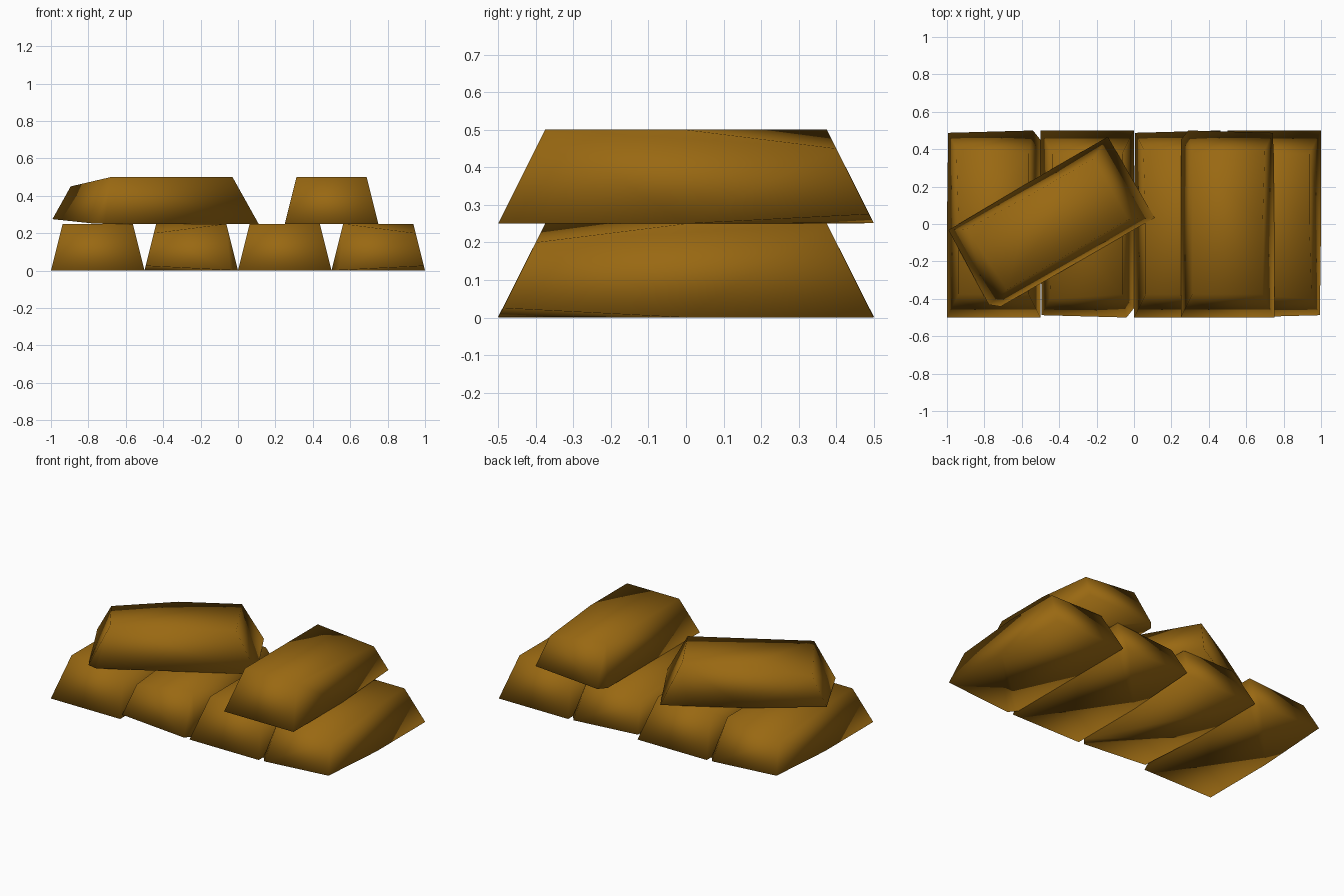
import bpy, bmesh, math
from mathutils import Matrix

if "Cube" in bpy.data.objects:
    bpy.data.objects.remove(bpy.data.objects["Cube"])

gold = bpy.data.materials.new("dark_gold")
gold.diffuse_color = (0.32, 0.14, 0.006, 1)
gold.use_nodes = True
gold.node_tree.nodes["Principled BSDF"].inputs["Base Color"].default_value = gold.diffuse_color

W, L, H = 0.25, 0.5, 0.25   # half width, half length, height
TAPER = 0.75                # top size relative to base


def on_edge(sx, sy, t):
    """Point on a sloping corner edge, t = 0 at the base and 1 at the top."""
    k = 1 + (TAPER - 1) * t
    return (sx * W * k, sy * L * k, H * t)


def ingot(name, x, y, z, angle, mirror=1):
    # worn tapered bar: front left corner is cut at top and bottom,
    # front right corner is chipped near the base
    points = [
        on_edge(1, 1, 0), on_edge(-1, 1, 0), on_edge(1, 1, 1), on_edge(-1, 1, 1),
        on_edge(-1, -1, 0.1), on_edge(-1, -1, 0.8),   # worn corner
        (-W, 0, 0), (-W * TAPER, 0, H),               # ends of the worn cuts
        on_edge(1, -1, 1),                            # chipped corner
        (W - 0.04, -L, 0.002), (W, -L + 0.05, 0),
    ]
    bm = bmesh.new()
    verts = [bm.verts.new((px * mirror, py, pz)) for px, py, pz in points]
    bmesh.ops.convex_hull(bm, input=verts)
    bmesh.ops.dissolve_limit(bm, angle_limit=math.radians(0.5),
                             verts=bm.verts[:], edges=bm.edges[:])
    bmesh.ops.recalc_face_normals(bm, faces=bm.faces[:])
    for f in bm.faces:
        f.smooth = True
    mesh = bpy.data.meshes.new(name)
    bm.transform(Matrix.Rotation(math.radians(angle), 4, 'Z'))
    bm.to_mesh(mesh)
    bm.free()
    mesh.materials.append(gold)
    obj = bpy.data.objects.new(name, mesh)
    obj.location = (x, y, z)
    bpy.context.collection.objects.link(obj)


# bottom row of four bars
ingot("lower_bar_1", -0.75, 0, 0, 180, -1)
ingot("lower_bar_2", -0.25, 0, 0, 0)
ingot("lower_bar_3", 0.25, 0, 0, 180, -1)
ingot("lower_bar_4", 0.75, 0, 0, 0, -1)
# two bars on top, one turned
ingot("upper_bar_turned", -0.448, 0, H, -60)
ingot("upper_bar_straight", 0.5, 0, H, 180)
